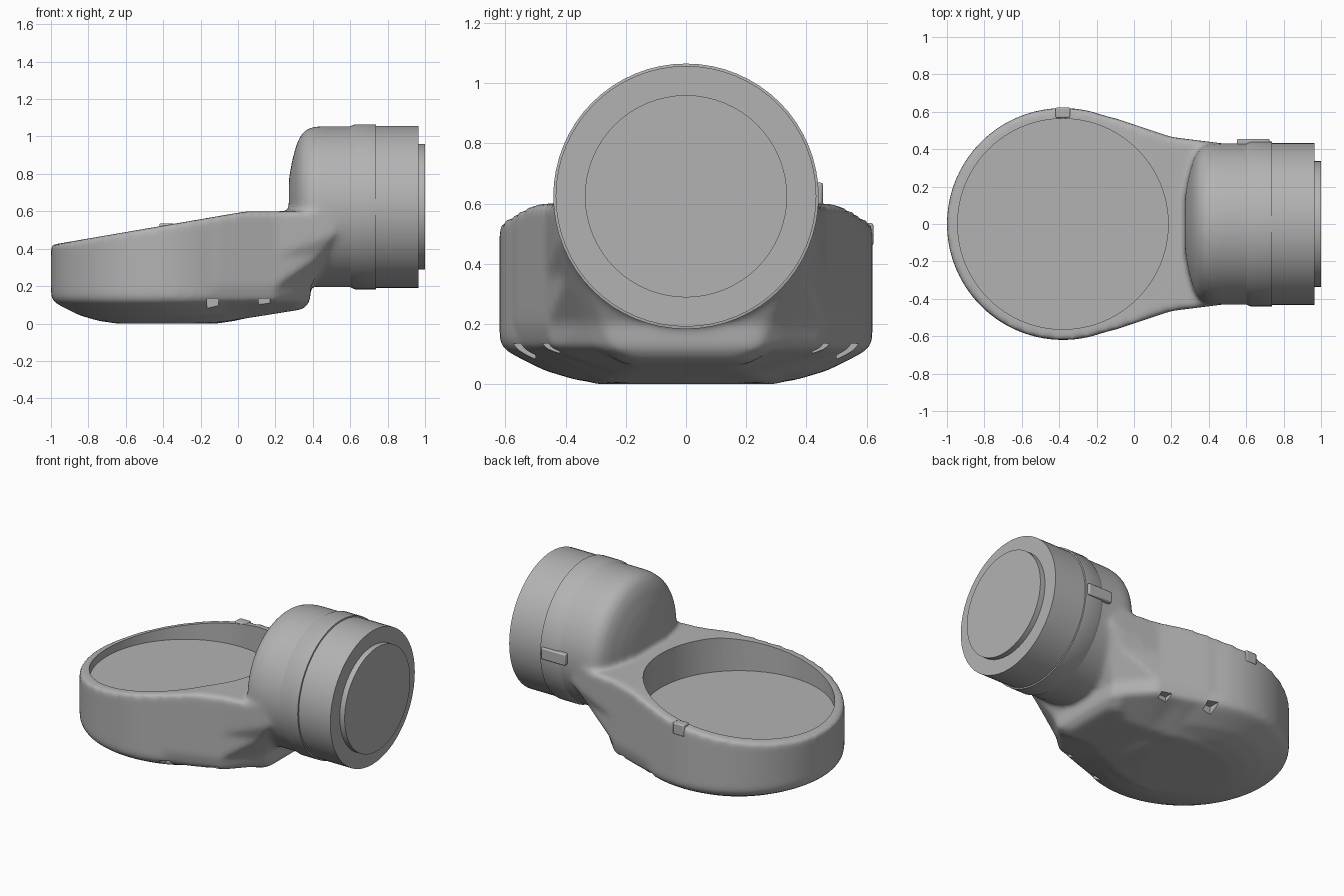
import bpy, bmesh, math
from mathutils import Matrix, Vector

if "Cube" in bpy.data.objects:
    bpy.data.objects.remove(bpy.data.objects["Cube"], do_unlink=True)

grey = bpy.data.materials.new("plain grey")
grey.use_nodes = True
grey.diffuse_color = (0.45, 0.45, 0.45, 1)
grey.node_tree.nodes["Principled BSDF"].inputs["Base Color"].default_value = grey.diffuse_color

CUP_X = -0.38
AXIS_Z = 0.624
TO_X = Matrix.Translation((0, 0, AXIS_Z)) @ Matrix.Rotation(math.pi / 2, 4, 'Y')


def lathe(bm, profile, matrix, sides=64):
    """Turn (radius, height) pairs about local z and cap both ends."""
    rings = []
    for r, h in profile:
        turns = [2 * math.pi * i / sides for i in range(sides)]
        rings.append([bm.verts.new(matrix @ Vector((r * math.cos(a), r * math.sin(a), h)))
                      for a in turns])
    for a, b in zip(rings, rings[1:]):
        for i in range(sides):
            j = (i + 1) % sides
            bm.faces.new((a[i], a[j], b[j], b[i]))
    bm.faces.new(rings[0][::-1])
    bm.faces.new(rings[-1])
    return rings


def box(bm, low, high):
    low, high = Vector(low), Vector(high)
    size = Matrix.Diagonal((high - low).to_4d())
    size[3][3] = 1
    bmesh.ops.create_cube(bm, size=1, matrix=Matrix.Translation((low + high) / 2) @ size)


def finish(name, bm):
    bmesh.ops.recalc_face_normals(bm, faces=bm.faces)
    mesh = bpy.data.meshes.new(name)
    bm.to_mesh(mesh)
    bm.free()
    mesh.materials.append(grey)
    obj = bpy.data.objects.new(name, mesh)
    bpy.context.collection.objects.link(obj)
    return obj


def activate(obj):
    bpy.ops.object.select_all(action='DESELECT')
    obj.select_set(True)
    bpy.context.view_layer.objects.active = obj


def smooth(obj, angle=35):
    activate(obj)
    bpy.ops.object.shade_smooth_by_angle(angle=math.radians(angle))


def rim_height(x):
    return min(0.6, 0.42 + 0.172 * (x + 1))


# Cup with a dished underside and a sloping rim
bm = bmesh.new()
cup = [(0.27, 0), (0.37, 0.015), (0.47, 0.045), (0.57, 0.095), (0.61, 0.12),
       (0.62, 0.15), (0.62, 0.5), (0.5, 0.5)]
rings = lathe(bm, cup, Matrix.Translation((CUP_X, 0, 0)), 96)
for ring in rings[-2:]:
    for v in ring:
        v.co.z = rim_height(v.co.x)

# Neck lofted from the underside to the rim: (end x, end half width, inset, height)
levels = [(0.35, 0.22, 0.3, 0.0), (0.385, 0.3, 0.02, 0.12), (0.39, 0.33, 0, 0.2),
          (0.48, 0.4, 0, 0.36), (0.57, 0.425, 0, 0.48), (0.57, 0.425, 0, 0.6)]
loft = []
for n, (end, half, inset, z) in enumerate(levels):
    outline = [(-0.38, 0.6), (-0.25, 0.6), (-0.1, 0.565), (0.05, 0.515), (0.2, 0.465)]
    outline = [(x, y - inset) for x, y in outline]
    outline += [(end - 0.05, half), (end, half - 0.06)]
    rows = []
    for x, y in outline:
        h = z
        if n == 0:
            h = max(0, x + 0.13) * 0.16
        elif n == len(levels) - 1:
            h = rim_height(x)
        rows.append((bm.verts.new((x, y, h)), bm.verts.new((x, -y, h))))
    loft.append(rows)
for a, b in zip(loft, loft[1:]):
    for i in range(len(a) - 1):
        for s in (0, 1):
            bm.faces.new((a[i][s], a[i + 1][s], b[i + 1][s], b[i][s]))
    for i in (0, -1):
        bm.faces.new((a[i][0], a[i][1], b[i][1], b[i][0]))
for rows in (loft[0], loft[-1]):
    for p, q in zip(rows, rows[1:]):
        bm.faces.new((p[0], q[0], q[1], p[1]))

# Round-shouldered drum standing on the neck
drum = [(0.15, 0.272), (0.25, 0.29), (0.34, 0.315), (0.39, 0.34), (0.42, 0.375),
        (0.431, 0.43), (0.431, 0.73)]
lathe(bm, drum, TO_X)
body = finish("body", bm)

# Blend the body masses together
remesh = body.modifiers.new("blend", 'REMESH')
remesh.mode = 'VOXEL'
remesh.voxel_size = 0.014
relax = body.modifiers.new("relax", 'SMOOTH')
relax.factor = 0.5
relax.iterations = 16

# Cutters for the round recess and the side slots
bm = bmesh.new()
lathe(bm, [(0.563, 0.38), (0.563, 0.9)], Matrix.Translation((CUP_X, 0, 0)), 96)
for side in (-1, 1):
    for x, wide, y, low in ((-0.135, 0.03, 0.56, 0.07), (0.14, 0.03, 0.48, 0.1)):
        ys = sorted((side * (y - 0.06), side * (y + 0.1)))
        box(bm, (x - wide, ys[0], low), (x + wide, ys[1], 0.135))
cutter = finish("recess_cutter", bm)
cutter.hide_render = True
cut = body.modifiers.new("recess", 'BOOLEAN')
cut.operation = 'DIFFERENCE'
cut.solver = 'EXACT'
cut.object = cutter
activate(body)
for name in [m.name for m in body.modifiers]:
    bpy.ops.object.modifier_apply(modifier=name)
bpy.data.objects.remove(cutter, do_unlink=True)
for poly in body.data.polygons:
    poly.material_index = 0
smooth(body)

# Turned parts along the drum axis
turned = {
    "drum_collar": [(0.43, 0.6), (0.441, 0.625), (0.441, 0.737), (0.432, 0.739)],
    "drum_housing": [(0.433, 0.735), (0.433, 0.965)],
    "end_disc": [(0.336, 0.95), (0.336, 1.0)],
}
for name, profile in turned.items():
    bm = bmesh.new()
    lathe(bm, profile, TO_X)
    smooth(finish(name, bm))

# Small raised tabs on the back
tabs = {
    "drum_latch": ((0.55, 0.41, 0.595), (0.725, 0.455, 0.67)),
    "rim_tab": ((-0.42, 0.567, 0.46), (-0.34, 0.623, 0.535)),
}
for name, (low, high) in tabs.items():
    bm = bmesh.new()
    box(bm, low, high)
    tab = finish(name, bm)
    bevel = tab.modifiers.new("soft edges", 'BEVEL')
    bevel.width = 0.008
    bevel.segments = 2
    smooth(tab)
